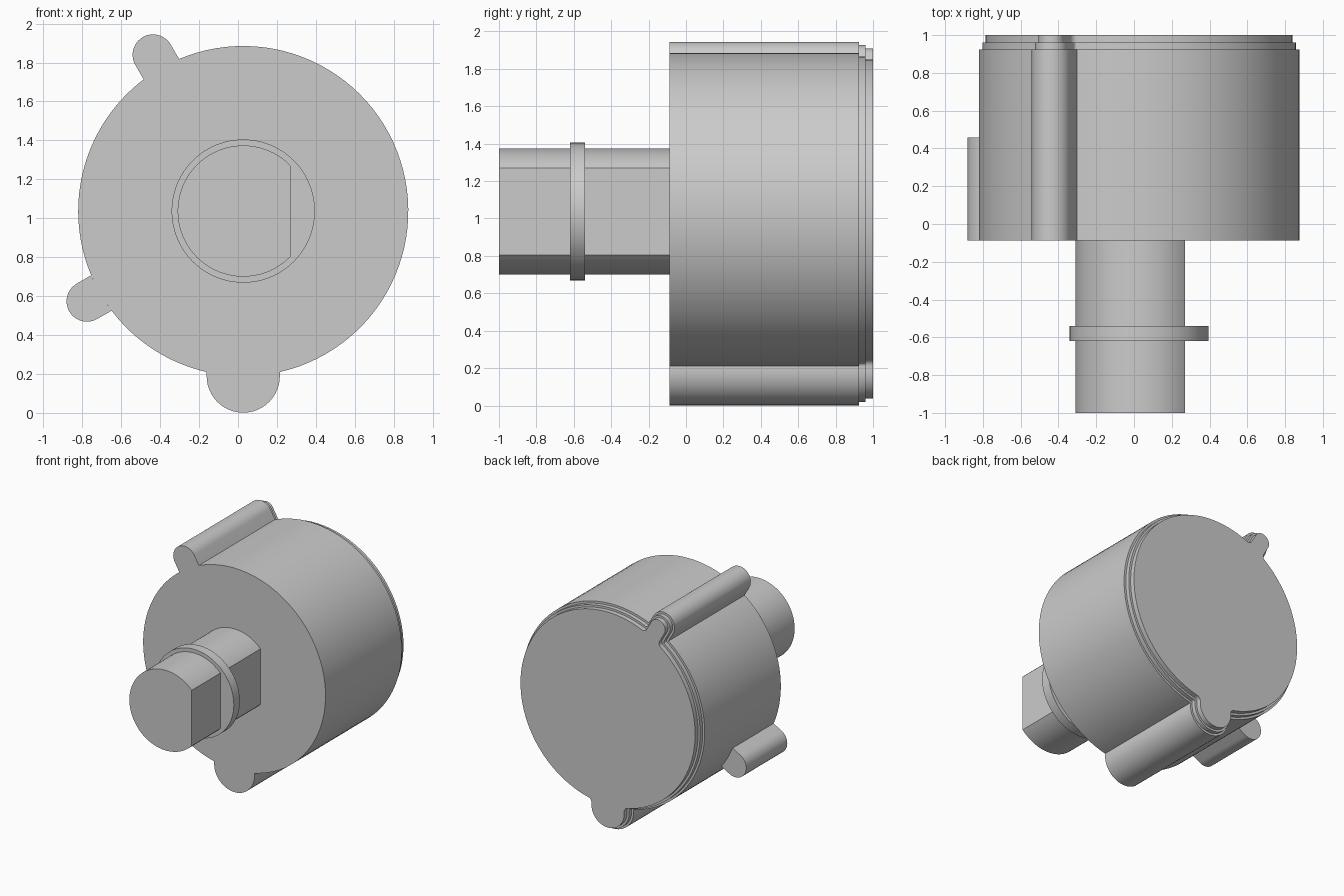
import bpy, bmesh
from math import asin, cos, sin, sqrt, acos, pi, radians

cube = bpy.data.objects.get("Cube")
if cube:
    bpy.data.objects.remove(cube, do_unlink=True)

CX, CZ = 0.027, 1.037          # axis of the whole part
R = 0.848                      # drum radius
FRONT = -0.087                 # front face of the drum

grey = bpy.data.materials.new("plain grey")
grey.use_nodes = True
colour = (0.6, 0.6, 0.6, 1)
grey.diffuse_color = colour
grey.node_tree.nodes["Principled BSDF"].inputs["Base Color"].default_value = colour


def polar(r, a, centre=(0, 0)):
    return centre[0] + r * cos(a), centre[1] + r * sin(a)


def arc(r, a, b, n, centre=(0, 0)):
    return [polar(r, a + (b - a) * k / n, centre) for k in range(n + 1)]


def loft(name, sections):
    """Join equal-length outlines placed along y and cap both ends."""
    bm = bmesh.new()
    rings = [[bm.verts.new((CX + x, y, CZ + z)) for x, z in pts] for y, pts in sections]
    for low, high in zip(rings, rings[1:]):
        for k in range(len(low)):
            j = (k + 1) % len(low)
            bm.faces.new((low[k], low[j], high[j], high[k]))
    bm.faces.new(rings[0])
    bm.faces.new(rings[-1])
    bmesh.ops.remove_doubles(bm, verts=bm.verts, dist=1e-5)
    bmesh.ops.recalc_face_normals(bm, faces=bm.faces)
    mesh = bpy.data.meshes.new(name)
    bm.to_mesh(mesh)
    bm.free()
    mesh.materials.append(grey)
    obj = bpy.data.objects.new(name, mesh)
    bpy.context.collection.objects.link(obj)
    bpy.ops.object.select_all(action="DESELECT")
    obj.select_set(True)
    bpy.context.view_layer.objects.active = obj
    bpy.ops.object.shade_smooth_by_angle(angle=radians(30))
    return obj


def drum_outline(lobes, inset):
    """Circle with round-ended lobes (angle, distance, radius), offset inwards."""
    pts = []
    for n, (t, dist, w) in enumerate(lobes):
        half = asin(w / R)
        # inner corner, round lobe end, inner corner
        pts += arc(inset, t - half + pi, t + pi / 2, 6, polar(R, t - half))
        pts += arc(w - inset, t - pi / 2, t + pi / 2, 24, polar(dist, t))
        pts += arc(inset, t + 1.5 * pi, t + half + pi, 6, polar(R, t + half))
        # drum wall up to the next lobe
        nxt, _, w2 = lobes[(n + 1) % len(lobes)]
        end = nxt - asin(w2 / R)
        if end < t:
            end += 2 * pi
        pts += arc(R - inset, t + half, end, 56)
    return pts


# Drum with two full-length lobes and a stepped back rim
lobes = [(radians(120), 0.927, 0.105), (radians(270), 0.848, 0.188)]
steps = [(FRONT, 0), (0.925, 0), (0.925, 0.018), (0.96, 0.018), (0.96, 0.036), (1, 0.036)]
loft("drum", [(y, drum_outline(lobes, i)) for y, i in steps])

# Short side lobe, its base following the drum wall
t, w = radians(210), 0.105
half = asin(w / R)
short = arc(w, t - pi / 2, t + pi / 2, 24, polar(0.927, t)) + arc(R, t + half, t - half, 8)
loft("short_side_lobe", [(FRONT, short), (0.457, short)])

# Shaft with one flat side
r, flat = 0.337, 0.243
a = acos(flat / r)
d_shape = arc(r, a, 2 * pi - a, 72)
loft("shaft", [(-1, d_shape), (FRONT, d_shape)])

# Collar round the shaft
ring = arc(0.368, 0, 2 * pi, 96)[:-1]
loft("shaft_collar", [(-0.62, ring), (-0.54, ring)])
